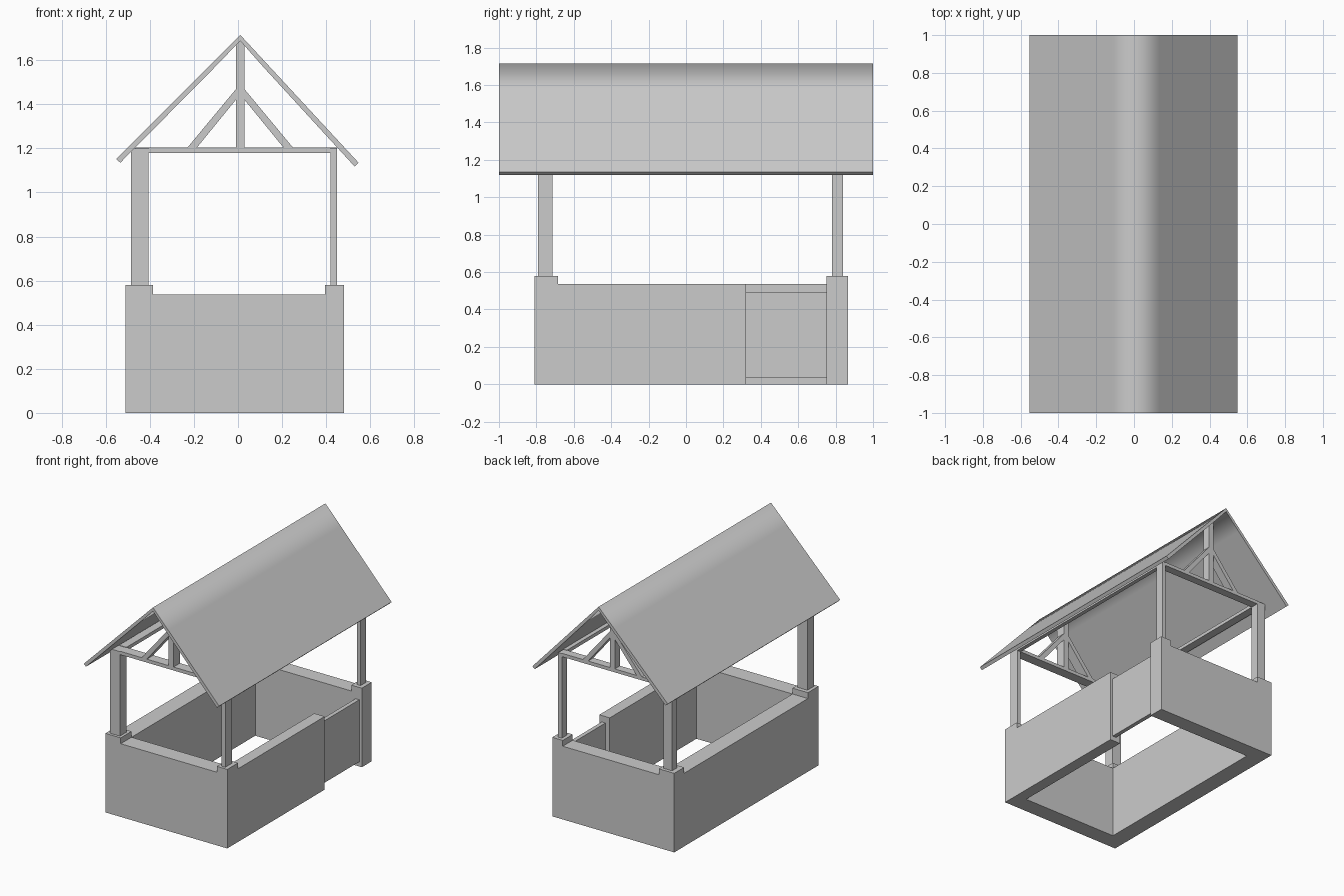
import bpy
import bmesh
from mathutils import Vector

if "Cube" in bpy.data.objects:
    bpy.data.objects.remove(bpy.data.objects["Cube"], do_unlink=True)

grey = bpy.data.materials.new("plain grey")
grey.use_nodes = True
colour = (0.6, 0.6, 0.6, 1)
grey.diffuse_color = colour
grey.node_tree.nodes["Principled BSDF"].inputs["Base Color"].default_value = colour


def finish(name, bm):
    bmesh.ops.recalc_face_normals(bm, faces=bm.faces)
    mesh = bpy.data.meshes.new(name)
    bm.to_mesh(mesh)
    bm.free()
    mesh.materials.append(grey)
    obj = bpy.data.objects.new(name, mesh)
    bpy.context.collection.objects.link(obj)
    return obj


def prism(name, profile, y0, y1):
    """Extrude an x-z outline from y0 to y1."""
    bm = bmesh.new()
    face = bm.faces.new([bm.verts.new((x, y0, z)) for x, z in profile])
    out = bmesh.ops.extrude_face_region(bm, geom=[face])
    moved = [v for v in out["geom"] if isinstance(v, bmesh.types.BMVert)]
    bmesh.ops.translate(bm, verts=moved, vec=(0, y1 - y0, 0))
    return finish(name, bm)


def box(name, xs, ys, zs):
    (x0, x1), (z0, z1) = xs, zs
    return prism(name, [(x0, z0), (x1, z0), (x1, z1), (x0, z1)], *ys)


# Bands taken up by each wall
left, right = (-0.51, -0.385), (0.395, 0.48)
front, back = (-0.81, -0.685), (0.75, 0.865)
wall_z, corner_z = (0, 0.537), (0, 0.58)
gate_start = 0.32

# Low walls and raised corner blocks
across, along = (left[1], right[0]), (front[1], back[0])
box("front_wall", across, front, wall_z)
box("back_wall", across, back, wall_z)
box("left_wall", left, along, wall_z)
box("right_wall", right, (front[1], gate_start), wall_z)
for side, xs in (("left", left), ("right", right)):
    for end, ys in (("front", front), ("back", back)):
        box(f"{end}_{side}_corner", xs, ys, corner_z)

# Recessed gate
box("gate", (0.43, 0.46), (gate_start, back[0]), (0.035, 0.49))

# Posts
truss_y = {"front": (-0.79, -0.715), "back": (0.78, 0.84)}
post_z = (0.58, 1.2)
box("front_left_post", (-0.485, -0.405), truss_y["front"], post_z)
box("back_left_post", (-0.475, -0.405), truss_y["back"], post_z)
for end, ys in truss_y.items():
    box(f"{end}_right_post", (0.42, 0.45), ys, post_z)

# Wall plates running between the trusses
plate_z = (1.178, 1.203)
plate_y = (truss_y["front"][1], truss_y["back"][0])
box("left_plate", (-0.465, -0.405), plate_y, plate_z)
box("right_plate", (0.42, 0.45), plate_y, plate_z)

# Trusses: tie beam, king post and two braces
mid = 0.01
for end, ys in truss_y.items():
    box(f"{end}_tie_beam", (-0.405, 0.42), ys, plate_z)
    box(f"{end}_king_post", (mid - 0.02, mid + 0.02), ys, (1.203, 1.69))
    for side, s in (("left", -1), ("right", 1)):
        brace = [(0.02, 1.42), (0.02, 1.468), (0.24, 1.203), (0.197, 1.203)]
        prism(f"{end}_{side}_brace", [(mid + s * x, z) for x, z in brace], *ys)

# Roof: thin folded sheet, softly shaded across the ridge only
ridge = Vector((mid, 1.715))
eaves = (Vector((-0.552, 1.152)), Vector((0.547, 1.135)))
bend = 0.23
outer = [eaves[0], ridge.lerp(eaves[0], bend), ridge, ridge.lerp(eaves[1], bend), eaves[1]]
inset = (Vector((0.018, -0.017)), Vector((0.016, -0.015)), Vector((0, -0.027)),
         Vector((-0.016, -0.015)), Vector((-0.018, -0.017)))
inner = [p + d for p, d in zip(outer, inset)]

bm = bmesh.new()
rows = [[[bm.verts.new((p.x, y, p.y)) for p in line] for y in (-1, 1)]
        for line in (outer, inner)]
for near, far in rows:
    for i in range(len(near) - 1):
        bm.faces.new((near[i], near[i + 1], far[i + 1], far[i])).smooth = True
(o_near, o_far), (i_near, i_far) = rows
for a, b in ((o_near, i_near), (o_far, i_far)):
    for i in range(len(a) - 1):
        bm.faces.new((a[i], a[i + 1], b[i + 1], b[i]))
for i in (0, -1):
    bm.faces.new((o_near[i], o_far[i], i_far[i], i_near[i]))
for edge in bm.edges:
    edge.smooth = all(f.smooth for f in edge.link_faces)
finish("roof", bm)
